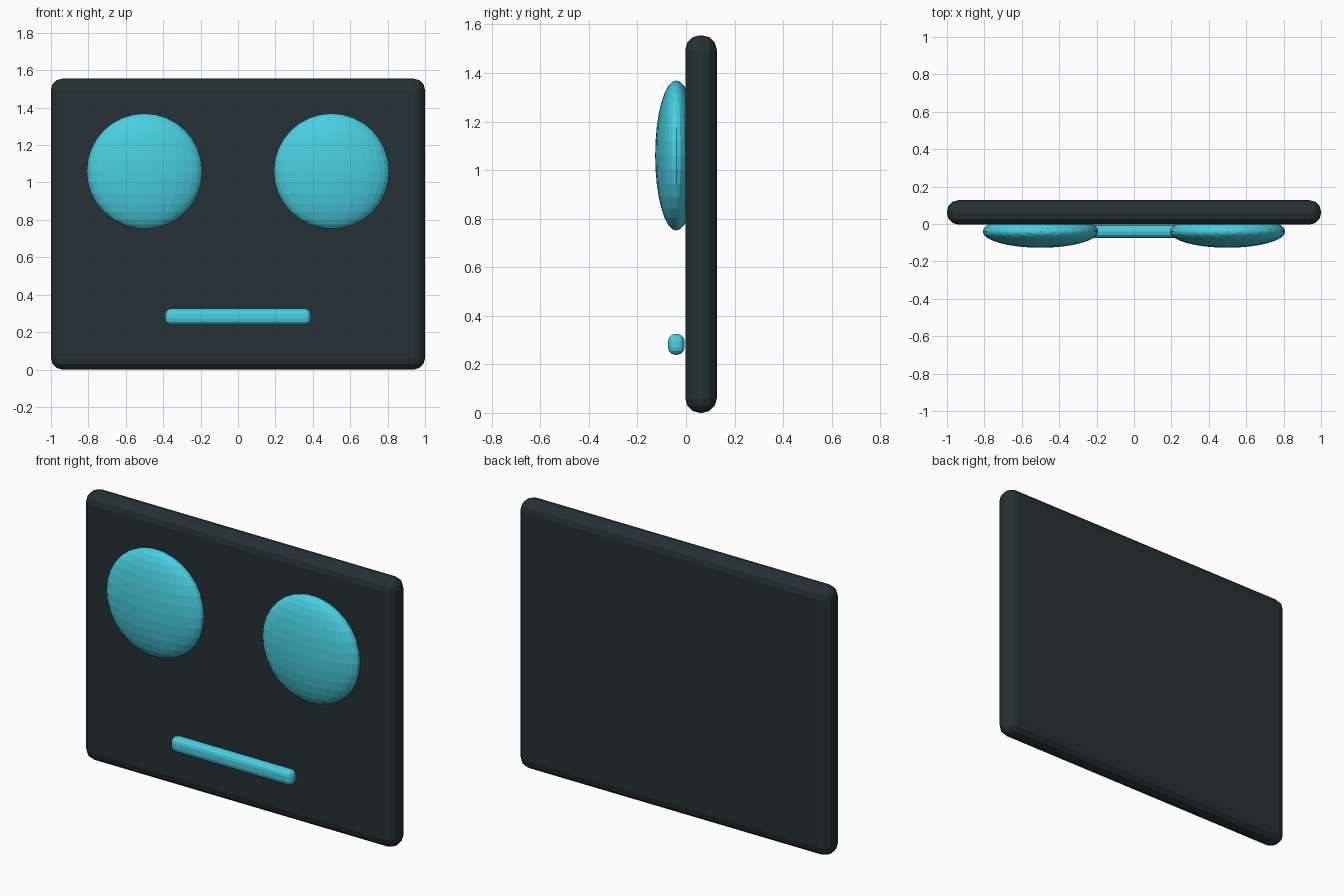
import bpy

if "Cube" in bpy.data.objects:
    bpy.data.objects.remove(bpy.data.objects["Cube"])


def material(name, rgb):
    m = bpy.data.materials.new(name)
    m.diffuse_color = (*rgb, 1.0)
    m.use_nodes = True
    m.node_tree.nodes["Principled BSDF"].inputs["Base Color"].default_value = m.diffuse_color
    return m


dark = material("dark slate", (0.019, 0.031, 0.033))
cyan = material("cyan", (0.066, 0.62, 0.75))


def rounded_box(name, center, size, radius, segments, mat):
    bpy.ops.mesh.primitive_cube_add(size=1, location=center)
    ob = bpy.context.object
    ob.name = name
    ob.scale = size
    bpy.ops.object.transform_apply(location=False, rotation=False, scale=True)
    bevel = ob.modifiers.new("round edges", "BEVEL")
    bevel.width = radius
    bevel.segments = segments
    ob.data.materials.append(mat)
    return ob


# Face panel with rounded rim
rounded_box("face_panel", (0, 0.062, 0.7775), (2.0, 0.13, 1.555), 0.06, 3, dark)

# Mouth bar
rounded_box("mouth", (0, -0.04, 0.282), (0.78, 0.068, 0.086), 0.03, 3, cyan)

# Flattened ball eyes
for side, x in (("left", -0.5), ("right", 0.5)):
    bpy.ops.mesh.primitive_uv_sphere_add(segments=32, ring_count=16, radius=1,
                                         location=(x, -0.04, 1.06))
    eye = bpy.context.object
    eye.name = side + "_eye"
    eye.scale = (0.309, 0.087, 0.309)
    bpy.ops.object.transform_apply(location=False, rotation=False, scale=True)
    eye.data.materials.append(cyan)
